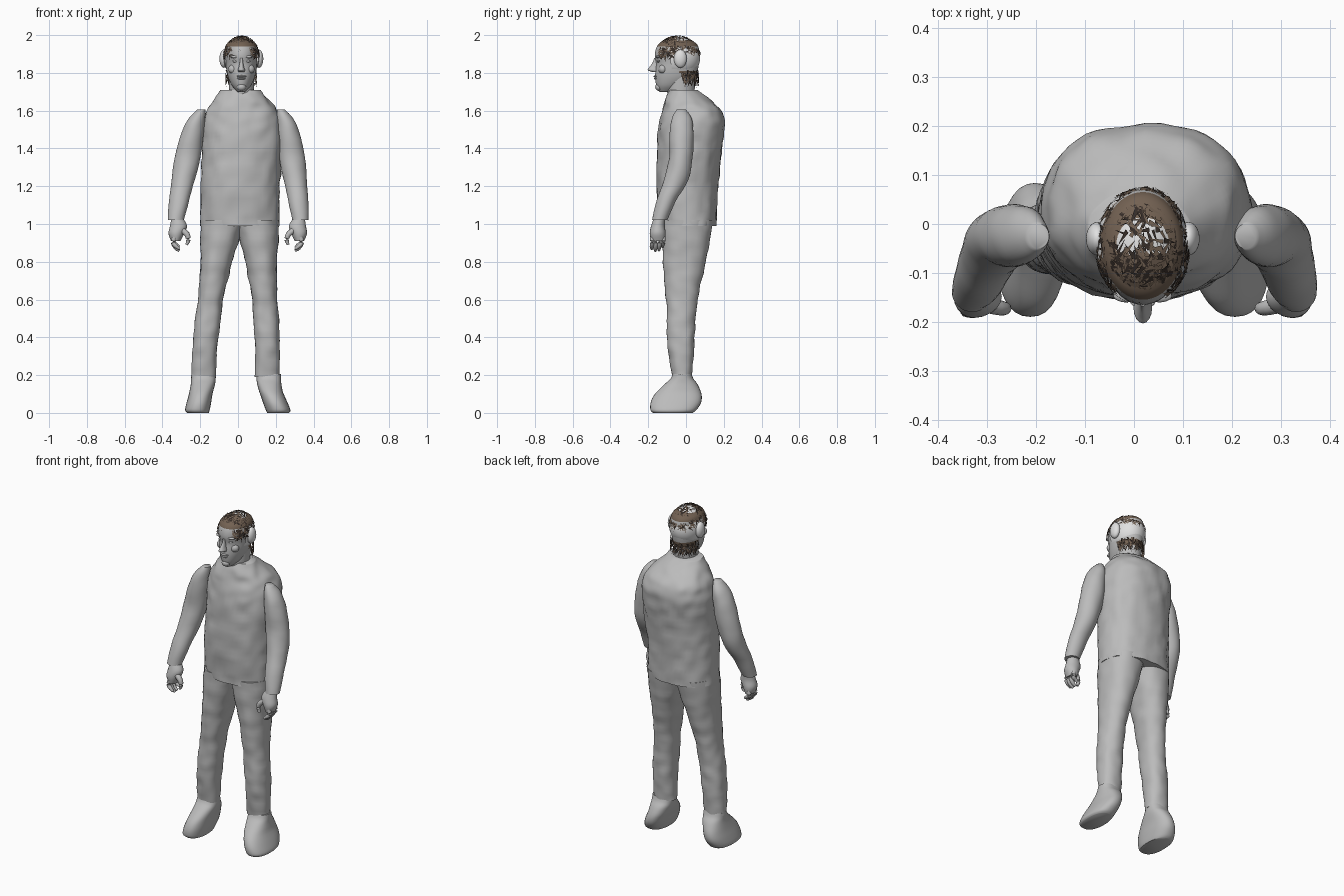
import bpy, bmesh, math, random
from mathutils import Vector, noise

random.seed(4)
if "Cube" in bpy.data.objects:
    bpy.data.objects.remove(bpy.data.objects["Cube"])


def material(name, rgb):
    m = bpy.data.materials.new(name)
    m.use_nodes = True
    m.diffuse_color = (*rgb, 1)
    node = next(n for n in m.node_tree.nodes if n.type == 'BSDF_PRINCIPLED')
    node.inputs["Base Color"].default_value = (*rgb, 1)
    return m


GREY = material("plain grey", (0.5, 0.5, 0.5))
PALE = material("pale grey", (0.75, 0.75, 0.75))
BROWN = material("hair brown", (0.17, 0.12, 0.085))
DARK = material("dark brown", (0.035, 0.025, 0.02))


def finish(name, bm, mats=(GREY,), rule=None, angle=60):
    """Turn a bmesh into a smooth object, colouring faces by rule."""
    bmesh.ops.recalc_face_normals(bm, faces=bm.faces)
    if rule:
        for f in bm.faces:
            f.material_index = rule(f.calc_center_median())
    me = bpy.data.meshes.new(name)
    bm.to_mesh(me)
    bm.free()
    for m in mats:
        me.materials.append(m)
    ob = bpy.data.objects.new(name, me)
    bpy.context.scene.collection.objects.link(ob)
    bpy.ops.object.select_all(action='DESELECT')
    ob.select_set(True)
    bpy.context.view_layer.objects.active = ob
    bpy.ops.object.shade_smooth_by_angle(angle=math.radians(angle))
    return ob


def spline(rows, steps):
    """Catmull-Rom through the rows."""
    out = []
    for i in range(len(rows) - 1):
        p0, p1, p2 = rows[max(i - 1, 0)], rows[i], rows[i + 1]
        p3 = rows[min(i + 2, len(rows) - 1)]
        for s in range(steps):
            t = s / steps
            out.append([b + t / 2 * (c - a + t * (2*a - 5*b + 4*c - d + t * (3*(b - c) + d - a)))
                        for a, b, c, d in zip(p0, p1, p2, p3)])
    return out + [list(rows[-1])]


def loft(name, rows, n=32, steps=4, power=2.0, rough=0.0, warp=None, **kw):
    """Skin rounded sections given as (z, x min, x max, y min, y max)."""
    bm = bmesh.new()
    rings = []
    for z, x0, x1, y0, y1 in spline(rows, steps):
        ring = []
        for k in range(n):
            a = math.tau * k / n
            c, s = math.cos(a), math.sin(a)
            u = math.copysign(abs(c) ** (2 / power), c)
            v = math.copysign(abs(s) ** (2 / power), s)
            p = Vector(((x0 + x1) / 2 + u * (x1 - x0) / 2, (y0 + y1) / 2 + v * (y1 - y0) / 2, z))
            p += Vector((c, s, 0)) * rough * noise.noise(p * 17)
            ring.append(bm.verts.new(warp(p) if warp else p))
        rings.append(ring)
    for a, b in zip(rings, rings[1:]):
        for k in range(n):
            bm.faces.new((a[k], a[(k + 1) % n], b[(k + 1) % n], b[k]))
    bm.faces.new(rings[0])
    bm.faces.new(rings[-1])
    return finish(name, bm, **kw)


def blob(name, centre, radii, mats=(GREY,), keep=None, rule=None):
    """Ellipsoid, optionally trimmed to the faces that pass keep."""
    bm = bmesh.new()
    bmesh.ops.create_uvsphere(bm, u_segments=40, v_segments=28, radius=1)
    for v in bm.verts:
        v.co = Vector(centre) + v.co * Vector(radii)
    if keep:
        bad = [f for f in bm.faces if not keep(f.calc_center_median())]
        bmesh.ops.delete(bm, geom=bad, context='FACES')
    return finish(name, bm, mats, rule)


def tube(name, path, warp):
    """Round tapered finger through (x, y, z, radius) points."""
    bm = bmesh.new()
    rings, n = [], 10
    pts = spline(path, 3)
    for i, p in enumerate(pts):
        d = Vector(pts[min(i + 1, len(pts) - 1)][:3]) - Vector(pts[max(i - 1, 0)][:3])
        q = d.to_track_quat('Z', 'Y')
        rings.append([bm.verts.new(warp(Vector(p[:3]) + q @ Vector(
            (p[3] * math.cos(math.tau * k / n), p[3] * math.sin(math.tau * k / n), 0)))) for k in range(n)])
    for a, b in zip(rings, rings[1:]):
        for k in range(n):
            bm.faces.new((a[k], a[(k + 1) % n], b[(k + 1) % n], b[k]))
    bm.faces.new(rings[0])
    bm.faces.new(rings[-1])
    finish(name, bm)


# Jacket body
loft("jacket", [(0.99, -.2, .22, -.14, .16), (1.2, -.195, .22, -.155, .17),
                (1.4, -.19, .235, -.15, .19), (1.53, -.185, .235, -.14, .205),
                (1.6, -.165, .21, -.125, .185), (1.66, -.125, .16, -.11, .125),
                (1.71, -.09, .115, -.09, .06)], n=56, steps=7, power=2.25, rough=.009)

# Limbs: the left side is the right one mirrored with a slight lean
sides = {"right": (lambda p: p, lambda p: p, lambda p: p),
         "left": (lambda p: Vector((-p.x + .055 * (p.z - 1), p.y, p.z)),
                  lambda p: Vector((-p.x + .06 * p.z - .04, p.y, p.z)),
                  lambda p: Vector((-p.x - .02 * min(1, p.z * 9), p.y, p.z)))}
for side, (arm, leg, foot) in sides.items():
    loft(side + "_sleeve", [(1.02, -.372, -.285, -.18, -.1), (1.12, -.365, -.26, -.158, -.055),
                            (1.23, -.352, -.23, -.118, .01), (1.35, -.335, -.2, -.09, .035),
                            (1.48, -.3, -.182, -.087, .04), (1.56, -.26, -.175, -.075, .03),
                            (1.605, -.215, -.175, -.05, 0)], warp=arm, rough=.003)
    loft(side + "_palm", [(.91, -.355, -.305, -.185, -.112), (.95, -.368, -.285, -.192, -.108),
                          (.99, -.36, -.27, -.185, -.112), (1.03, -.352, -.29, -.17, -.11)],
         n=20, warp=arm)
    for i, reach in enumerate((.01, 0, .003, .02)):
        y = -.178 + i * .019
        tube(f"{side}_finger_{i + 1}", [(-.335, y, .93, .013), (-.343, y, .9, .012),
                                        (-.328, y - .003, .872 + reach, .011),
                                        (-.31, y - .003, .858 + reach, .007)], arm)
    tube(side + "_thumb", [(-.3, -.165, .97, .017), (-.27, -.172, .945, .015),
                           (-.263, -.172, .915, .012), (-.272, -.172, .89, .007)], arm)
    loft(side + "_trouser_leg", [(.19, -.25, -.115, -.075, .032), (.3, -.243, -.112, -.09, .04),
                                 (.4, -.238, -.103, -.1, .046), (.5, -.225, -.088, -.102, .05),
                                 (.6, -.212, -.078, -.106, .062), (.7, -.205, -.055, -.115, .08),
                                 (.8, -.2, -.03, -.122, .103), (.9, -.2, .002, -.128, .125),
                                 (1.02, -.197, .04, -.13, .143)], steps=5, power=2.2,
         warp=leg, rough=.006)
    loft(side + "_boot", [(0, -.27, -.155, -.175, .035), (.015, -.28, -.15, -.188, .055),
                          (.055, -.272, -.142, -.187, .08), (.1, -.26, -.135, -.165, .082),
                          (.15, -.25, -.122, -.115, .062), (.18, -.248, -.118, -.083, .04),
                          (.205, -.247, -.118, -.07, .03)], power=2.3, warp=foot)

# Neck and head
MID = .018
loft("neck", [(1.66, -.045, .08, -.09, .045), (1.7, -.047, .083, -.1, .045),
              (1.78, -.05, .086, -.1, .052)])
head = [(1.7, .02, -.14, -.06), (1.73, .048, -.156, .0), (1.77, .068, -.163, .05),
        (1.81, .078, -.162, .062), (1.85, .082, -.158, .068), (1.89, .085, -.165, .07),
        (1.93, .085, -.158, .068), (1.96, .072, -.138, .05), (1.982, .03, -.09, .0)]
loft("head", [(z, MID - w, MID + w, a, b) for z, w, a, b in head], n=48, mats=(GREY, BROWN),
     rule=lambda c: int((c.y > -.03 and c.z < 1.81) or (c.z > 1.94)))

# Face relief
bridge = [(1.806, .016, -.182, -.14), (1.815, .019, -.203, -.14), (1.83, .014, -.194, -.14),
          (1.855, .009, -.177, -.14), (1.88, .007, -.168, -.14)]
loft("nose", [(z, MID - w, MID + w, a, b) for z, w, a, b in bridge], n=16)
blob("upper_lip", (MID, -.158, 1.782), (.026, .014, .006))
blob("lower_lip", (MID, -.156, 1.771), (.023, .014, .007))
blob("chin", (MID, -.143, 1.725), (.024, .02, .02))
for s, side in ((-1, "right"), (1, "left")):
    blob(side + "_eye", (MID + s * .032, -.145, 1.862), (.015, .009, .007))
    blob(side + "_brow", (MID + s * .034, -.146, 1.885), (.026, .014, .008))
    blob(side + "_cheek", (MID + s * .042, -.122, 1.82), (.028, .024, .025))
    blob(side + "_ear", (MID + s * .093, -.03, 1.875), (.023, .034, .048), (PALE,))

# Pale scalp and side band, with brown at the fringe and crown back
blob("scalp", (MID, -.045, 1.88), (.095, .12, .111), (PALE, BROWN),
     keep=lambda c: (c.y > -.075 and c.z > 1.805) or c.z > 1.94,
     rule=lambda c: int(c.z > 1.92 and (c.y < -.06 or c.y > .035)))

# Hair: short pointed locks lying over the scalp and the nape
bm = bmesh.new()
RAD = Vector((.099, .124, .119))
CENTRE = Vector((MID, -.045, 1.88))


def on_scalp(d, lift):
    return CENTRE + d.normalized() * RAD * lift


count = 0
while count < 620:
    d = Vector([random.gauss(0, 1) for _ in range(3)]).normalized()
    p = on_scalp(d, 1)
    side_lock = p.y < -.06 and abs(p.x - MID) > .055 and p.z > 1.885
    back = p.y > .01 and p.z > 1.905
    if not (p.z > 1.935 or side_lock or back):
        continue
    if p.z > 1.955 and -.065 < p.y < .03 and random.random() < .7:
        continue
    t = d.cross(Vector([random.gauss(0, 1) for _ in range(3)])).normalized()
    w = d.cross(t) * random.uniform(.02, .06)
    lift = random.uniform(.985, 1.005)
    bm.faces.new([bm.verts.new(on_scalp(q, lift)) for q in (d + w, d + t * .32, d - w)])
    count += 1
for i in range(130):
    a = random.uniform(-.1, math.pi + .1)
    z = random.uniform(1.755, 1.815)
    tip = a + random.uniform(-.25, .25)
    bm.faces.new([bm.verts.new((MID + .083 * math.cos(q), -.02 + .088 * math.sin(q), h))
                  for q, h in ((a - .06, z), (tip, z - .035), (a + .06, z))])
finish("hair_locks", bm, (BROWN, DARK), rule=lambda c: int(random.random() < .5))
